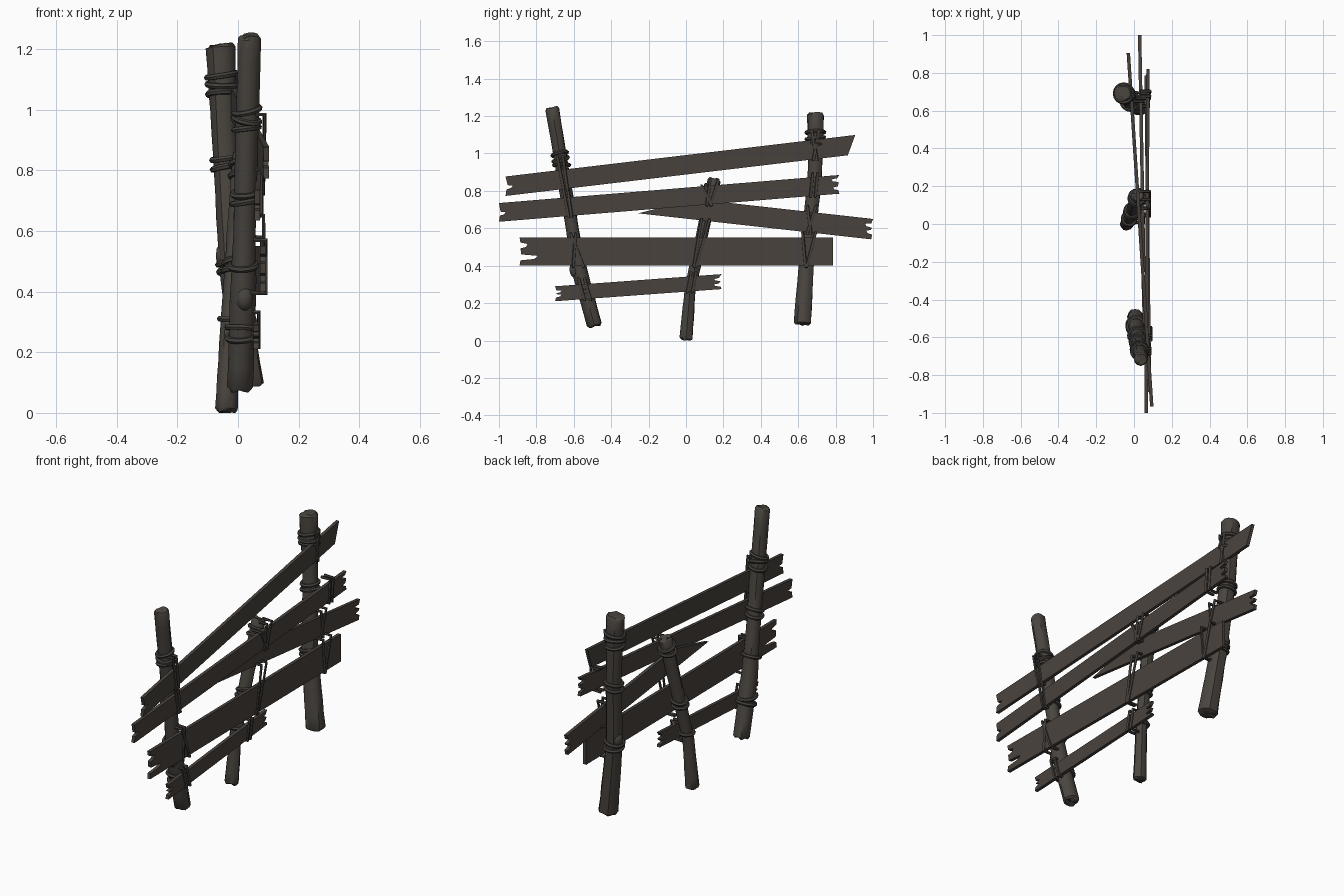
import bpy, bmesh, math, random
from mathutils import Vector

if "Cube" in bpy.data.objects:
    bpy.data.objects.remove(bpy.data.objects["Cube"])

random.seed(4)

def material(name, col):
    m = bpy.data.materials.new(name)
    m.diffuse_color = (*col, 1)
    m.use_nodes = True
    m.node_tree.nodes["Principled BSDF"].inputs["Base Color"].default_value = m.diffuse_color
    return m

LOG = material("grey brown log", (0.068, 0.059, 0.050))
PLANK = material("brown plank", (0.066, 0.055, 0.047))
ROPE = material("dark rope", (0.060, 0.053, 0.046))

def shade(ob, angle):
    bpy.ops.object.select_all(action='DESELECT')
    ob.select_set(True)
    bpy.context.view_layer.objects.active = ob
    bpy.ops.object.shade_smooth_by_angle(angle=math.radians(angle))

def finish(bm, name, mat, smooth=None):
    bmesh.ops.recalc_face_normals(bm, faces=bm.faces)
    me = bpy.data.meshes.new(name)
    bm.to_mesh(me)
    bm.free()
    me.materials.append(mat)
    ob = bpy.data.objects.new(name, me)
    bpy.context.collection.objects.link(ob)
    if smooth:
        shade(ob, smooth)

# Posts: centre line points (x, y, z, radius)
POSTS = {
    "left_post": [(.005, -.49, .085, .042), (.015, -.577, .40, .043),
                  (.019, -.605, .58, .036), (.036, -.715, 1.235, .038)],
    "middle_post": [(-.038, 0, .012, .036), (-.028, .022, .28, .030), (.02, .15, .855, .036)],
    "right_post": [(.033, .622, .095, .049), (-.022, .65, .50, .041),
                   (-.045, .69, .88, .039), (-.058, .692, 1.205, .047)],
}

def at(post, z):
    pts = POSTS[post]
    for a, b in zip(pts, pts[1:]):
        if z <= b[2] or b is pts[-1]:
            t = (z - a[2]) / (b[2] - a[2])
            return [p + (q - p) * t for p, q in zip(a, b)]

def frame(post):
    a, b = POSTS[post][0], POSTS[post][-1]
    d = (Vector(b[:3]) - Vector(a[:3])).normalized()
    u = d.cross(Vector((0, 1, 0))).normalized()
    return d, u, d.cross(u)

def build_post(name, sides=12, n=16):
    d, u, v = frame(name)
    z0, z1 = POSTS[name][0][2], POSTS[name][-1][2]
    bm = bmesh.new()
    rings = []
    lump = [random.uniform(.94, 1.06) for _ in range(sides)]
    for k in range(-1, n + 2):
        x, y, z, r = at(name, z0 + (z1 - z0) * min(max(k, 0), n) / n)
        end = k in (-1, n + 1)
        ring = []
        for i in range(sides):
            t = math.tau * i / sides
            rr = r * lump[i] * random.uniform(.97, 1.03) * (.8 if end else 1)
            p = Vector((x, y, z)) + (u * math.cos(t) + v * math.sin(t)) * rr
            if end:
                p += d * random.uniform(.002, .016) * (1 if k > 0 else -1)
            p.z = max(p.z, 0)
            ring.append(bm.verts.new(p))
        rings.append(ring)
    for a, b in zip(rings, rings[1:]):
        for i in range(sides):
            j = (i + 1) % sides
            bm.faces.new((a[i], a[j], b[j], b[i]))
    for ring in (rings[0], rings[-1]):
        bmesh.ops.poke(bm, faces=[bm.faces.new(ring)])
    finish(bm, name, LOG, 40)

for p in POSTS:
    build_post(p)

# Knots swelling out of the posts
def knot(post, z, ang):
    x, y, zz, r = at(post, z)
    c = Vector((x, y, zz)) + Vector((math.cos(ang), math.sin(ang), 0)) * r * .55
    bm = bmesh.new()
    bmesh.ops.create_icosphere(bm, subdivisions=2, radius=.03)
    for w in bm.verts:
        w.co = c + Vector((w.co.x, w.co.y, w.co.z * 1.5))
    finish(bm, post + "_knot", LOG, 60)

knot("left_post", .38, -1.3)
knot("right_post", .52, 2.8)

# Planks: left and right end (x, y, z centre), width, teeth left and right, end slant left and right
PLANKS = {
    "top_plank": ((.094, -.965, .825), (-.030, .905, 1.047), .104, 2, 0, 0, .04),
    "upper_plank": ((.064, -1.0, .685), (.074, .82, .835), .10, 2, 3, 0, 0),
    "broken_plank": ((.052, -.255, .735), (.030, 1.0, .595), .11, 0, 3, -.30, .01),
    "wide_plank": ((.082, -.89, .475), (.064, .785, .475), .15, 3, 0, 0, 0),
    "bottom_plank": ((.060, -.70, .25), (.035, .19, .315), .08, 3, 3, 0, 0),
}
THICK = .018

def plank_at(name, y):
    a, b = (Vector(p) for p in PLANKS[name][:2])
    return a.lerp(b, (y - a.y) / (b.y - a.y))

def torn_end(teeth, slant, width):
    # (fraction down the end, inward offset); negative slant sets the top back
    lean = lambda f: slant * f if slant >= 0 else -slant * (1 - f)
    pts = [(0, lean(0))]
    for i in range(1, teeth):
        f = i / teeth + random.uniform(-.08, .08)
        deep = random.uniform(.03, .045) * (2.4 if width > .14 and i == teeth - 1 else 1)
        pts += [(f - .1, random.uniform(.005, .015)), (f - .05, deep), (f + .06, deep * .8), (f + .11, .005)]
    return pts + [(1, lean(1))]

def build_plank(name):
    L, R, width, nl, nr, sl, sr = PLANKS[name]
    def point(f, y):
        return plank_at(name, y) + Vector((-THICK / 2, 0, width * (.5 - f)))
    outline = [point(f, L[1] + o) for f, o in torn_end(nl, sl, width)]
    outline += [point(f, R[1] - o) for f, o in reversed(torn_end(nr, sr, 0))]
    bm = bmesh.new()
    face = bm.faces.new([bm.verts.new(p) for p in outline])
    ext = bmesh.ops.extrude_face_region(bm, geom=[face])
    bmesh.ops.translate(bm, vec=(THICK, 0, 0),
                        verts=[g for g in ext["geom"] if isinstance(g, bmesh.types.BMVert)])
    finish(bm, name, PLANK)

for p in PLANKS:
    build_plank(p)

# Rope tubes from point lists
def tubes(name, paths, depth, closed):
    cu = bpy.data.curves.new(name, 'CURVE')
    cu.dimensions = '3D'
    cu.bevel_depth = depth
    cu.bevel_resolution = 1
    cu.use_fill_caps = True
    for pts in paths:
        s = cu.splines.new('POLY')
        s.points.add(len(pts) - 1)
        for q, p in zip(s.points, pts):
            q.co = (*p, 1)
        s.use_cyclic_u = closed
    cu.materials.append(ROPE)
    ob = bpy.data.objects.new(name, cu)
    bpy.context.collection.objects.link(ob)
    bpy.ops.object.select_all(action='DESELECT')
    ob.select_set(True)
    bpy.context.view_layer.objects.active = ob
    bpy.ops.object.convert(target='MESH')
    shade(bpy.context.object, 50)

# Coils round the posts: groups of (centre height, turns)
def coil(post, z):
    d, u, v = frame(post)
    x, y, zz, r = at(post, z)
    ph, tilt = random.uniform(0, 6), random.uniform(.004, .012)
    return [Vector((x, y, zz)) + (u * math.cos(t) + v * math.sin(t)) * (r + .004)
            + d * tilt * math.sin(t + ph) for t in [math.tau * i / 16 for i in range(16)]]

COILS = {"left_post": [(.968, 3), (.71, 2), (.485, 1), (.265, 2)],
         "middle_post": [(.80, 2), (.487, 2), (.31, 1)],
         "right_post": [(1.083, 3), (.825, 2), (.483, 2)]}
for post, groups in COILS.items():
    zs = [z + (i - (n - 1) / 2) * .03 for z, n in groups for i in range(n)]
    tubes(post + "_coils", [coil(post, z) for z in zs], .010, True)

# Pairs of ties where planks cross posts: half spread at top and bottom, reach above the plank
TIES = {"left_post": [("top_plank", .015, .01, .07), ("upper_plank", .012, .008, .04),
                      ("wide_plank", .012, -.028, .02), ("bottom_plank", .016, .016, .03)],
        "middle_post": [("upper_plank", .022, .010, .03), ("upper_plank", -.06, .015, .0),
                        ("wide_plank", .022, .006, .10), ("bottom_plank", .013, .013, .02)],
        "right_post": [("top_plank", .018, -.01, .05), ("upper_plank", .013, .013, .02),
                       ("broken_plank", .022, -.01, .03), ("wide_plank", .035, .003, .03)]}

def tie(post, plank, top, bottom, reach):
    y = at(post, .6)[1]
    for _ in range(4):                       # settle on the crossing point
        y = at(post, plank_at(plank, y).z)[1]
    half = PLANKS[plank][2] / 2
    z = plank_at(plank, y).z
    up, low = z + half + reach, z - half - .005
    ends = [(at(post, up)[1] + top, up), (at(post, low)[1] + bottom, low)]
    front = [Vector((plank_at(plank, e[0]).x + THICK / 2 + .004, *e)) for e in ends]
    back = Vector((-.055, 0, 0))
    return [front[0] + back, front[0], front[1], front[1] + back]

for post, rows in TIES.items():
    paths = [tie(post, plank, s * a, s * b, reach) for plank, a, b, reach in rows for s in (-1, 1)
             if a > -.05 or s > 0]
    tubes(post + "_ties", paths, .008, False)
